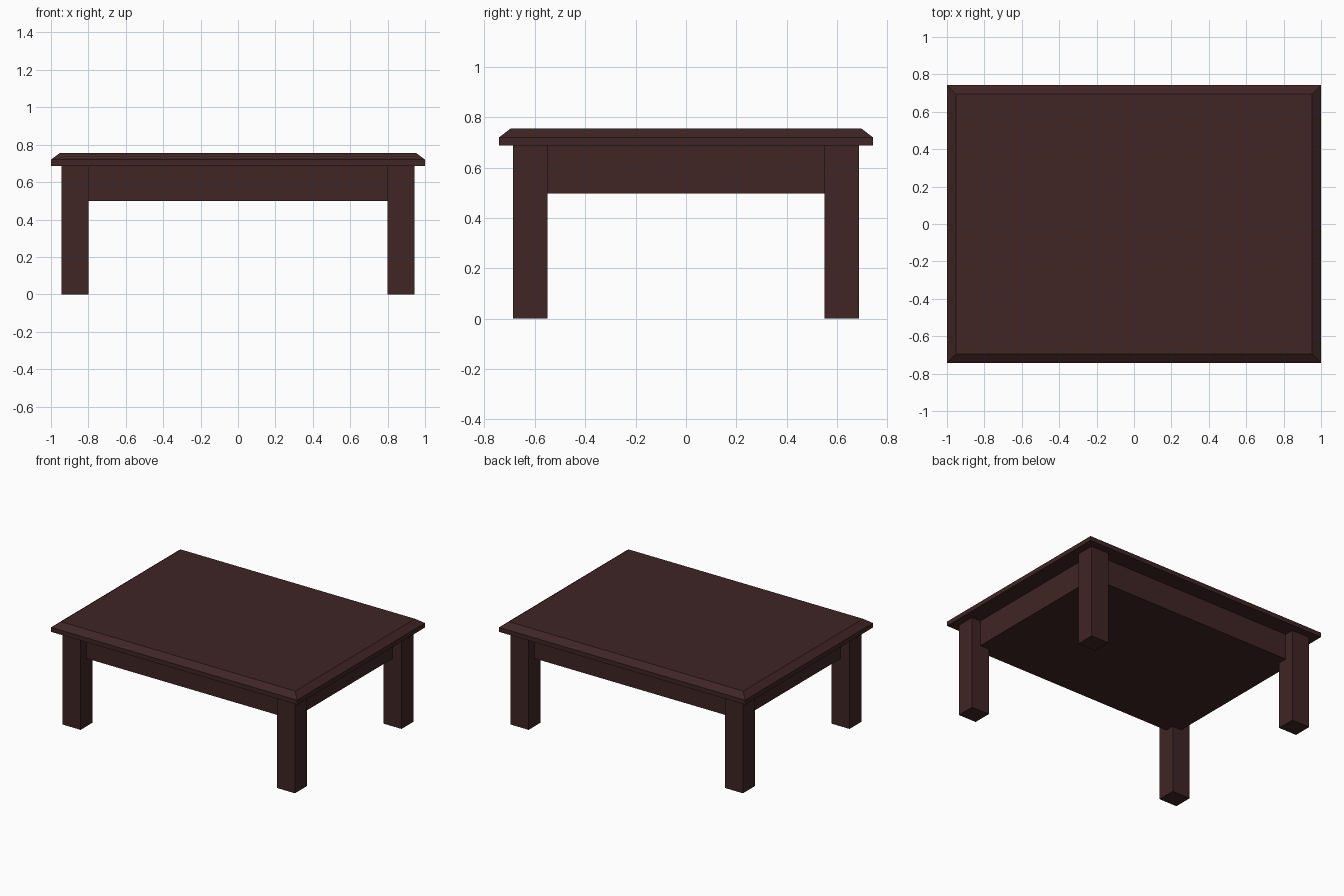
import bpy, bmesh

if "Cube" in bpy.data.objects:
    bpy.data.objects.remove(bpy.data.objects["Cube"])

wood = bpy.data.materials.new("dark brown wood")
wood.diffuse_color = (0.050, 0.018, 0.018, 1)
wood.use_nodes = True
wood.node_tree.nodes["Principled BSDF"].inputs["Base Color"].default_value = wood.diffuse_color


def box(name, x0, x1, y0, y1, z0, z1):
    """Axis-aligned box given by its limits."""
    bm = bmesh.new()
    bmesh.ops.create_cube(bm, size=1)
    for v in bm.verts:
        v.co.x = x1 if v.co.x > 0 else x0
        v.co.y = y1 if v.co.y > 0 else y0
        v.co.z = z1 if v.co.z > 0 else z0
    mesh = bpy.data.meshes.new(name)
    bm.to_mesh(mesh)
    bm.free()
    mesh.materials.append(wood)
    obj = bpy.data.objects.new(name, mesh)
    bpy.context.collection.objects.link(obj)
    return obj


# Table top: slab whose upper part is drawn out and tapered to a chamfer
top = box("table_top", -1, 1, -0.742, 0.742, 0.687, 0.72)
bm = bmesh.new()
bm.from_mesh(top.data)
upper = max(bm.faces, key=lambda f: f.calc_center_median().z)
ext = bmesh.ops.extrude_discrete_faces(bm, faces=[upper])["faces"][0]
for v in ext.verts:
    v.co.x *= 0.952
    v.co.y *= 0.695 / 0.742
    v.co.z = 0.756
bm.to_mesh(top.data)
bm.free()

# Solid apron block set back from the leg faces
box("apron", -0.872, 0.872, -0.618, 0.618, 0.498, 0.687)

# Four square legs
for side, sx in (("left", -1), ("right", 1)):
    for end, sy in (("front", -1), ("back", 1)):
        x = sorted((sx * 0.798, sx * 0.944))
        y = sorted((sy * 0.55, sy * 0.687))
        box(f"{end}_{side}_leg", *x, *y, 0, 0.687)
